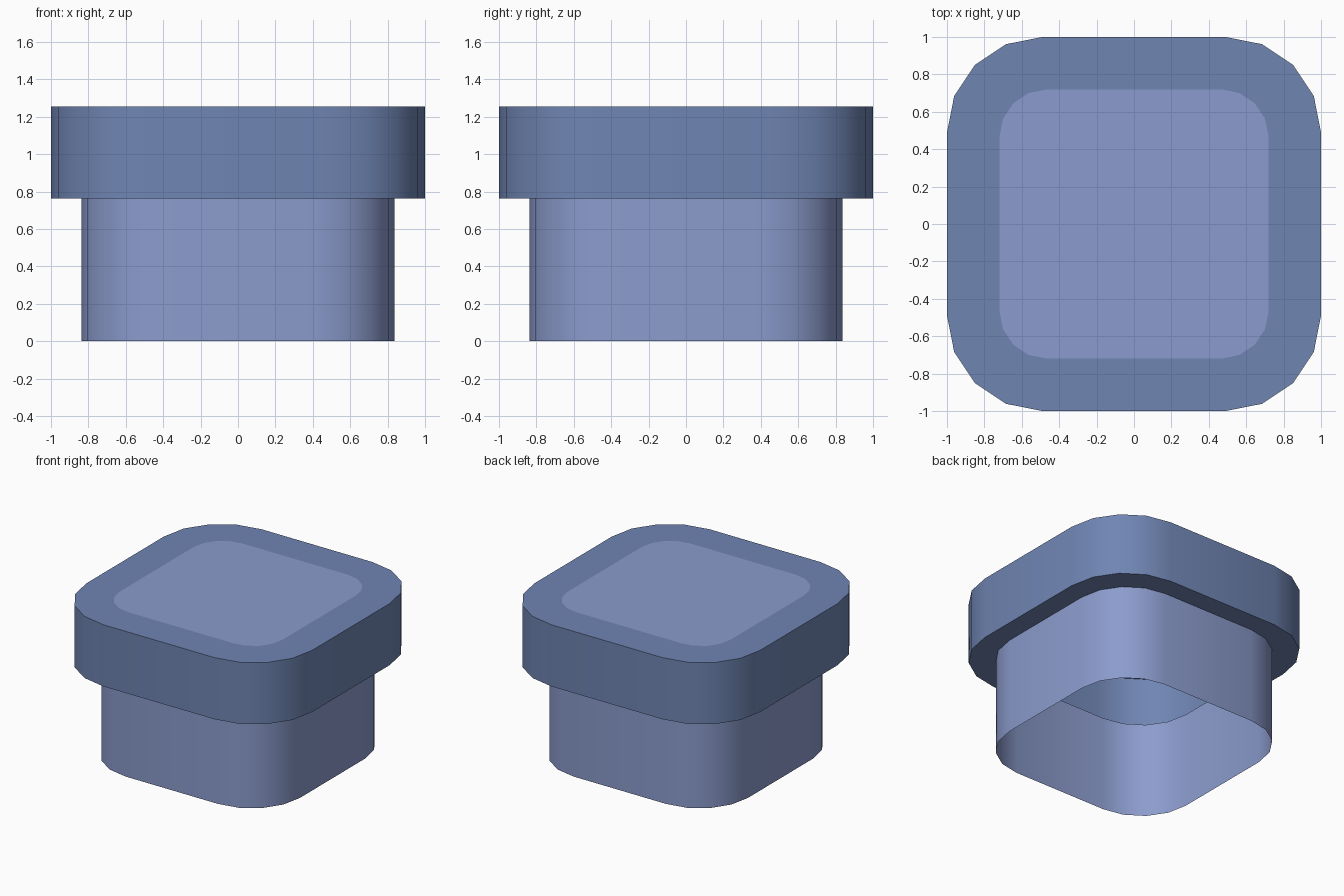
import bpy
import bmesh
from math import cos, sin, pi, radians

if "Cube" in bpy.data.objects:
    bpy.data.objects.remove(bpy.data.objects["Cube"])


def material(name, color):
    mat = bpy.data.materials.new(name)
    mat.diffuse_color = (*color, 1)
    mat.use_nodes = True
    mat.node_tree.nodes["Principled BSDF"].inputs["Base Color"].default_value = mat.diffuse_color
    return mat


def rounded_square(half, radius, z, steps=4):
    """Points of a square outline with faceted round corners."""
    c = half - radius
    pts = []
    for q, (sx, sy) in enumerate([(1, 1), (-1, 1), (-1, -1), (1, -1)]):
        for i in range(steps + 1):
            a = (q + i / steps) * pi / 2
            pts.append((sx * c + radius * cos(a), sy * c + radius * sin(a), z))
    return pts


def loft(name, loops, mat, fill=False):
    """Skin consecutive (half width, corner radius, height) outlines."""
    bm = bmesh.new()
    rings = [[bm.verts.new(p) for p in rounded_square(*l)] for l in loops]
    n = len(rings[0])
    for a, b in zip(rings, rings[1:]):
        for i in range(n):
            j = (i + 1) % n
            bm.faces.new((a[i], a[j], b[j], b[i]))
    if fill:
        bm.faces.new(rings[-1])
    mesh = bpy.data.meshes.new(name)
    bm.to_mesh(mesh)
    bm.free()
    mesh.materials.append(mat)
    obj = bpy.data.objects.new(name, mesh)
    bpy.context.collection.objects.link(obj)
    bpy.ops.object.select_all(action='DESELECT')
    obj.select_set(True)
    bpy.context.view_layer.objects.active = obj
    bpy.ops.object.shade_smooth_by_angle(angle=radians(35))
    return obj


light_blue = material("light_blue", (0.26, 0.33, 0.61))
dark_blue = material("dark_blue", (0.16, 0.235, 0.45))

BASE, RIM, TOP = 0.0, 0.762, 1.255
stem = (0.836, 0.426)
cap = (1.0, 0.51)
panel = (0.72, 0.255)

# Hollow stem, open at the bottom and into the cap
loft("stem", [(*stem, BASE), (*stem, RIM)], light_blue)

# Cap shell: underside ledge, side wall and top border
loft("cap", [(*stem, RIM), (*cap, RIM), (*cap, TOP), (*panel, TOP)], dark_blue)

# Flush lighter panel in the middle of the top
loft("top_panel", [(*panel, TOP)], light_blue, fill=True)
